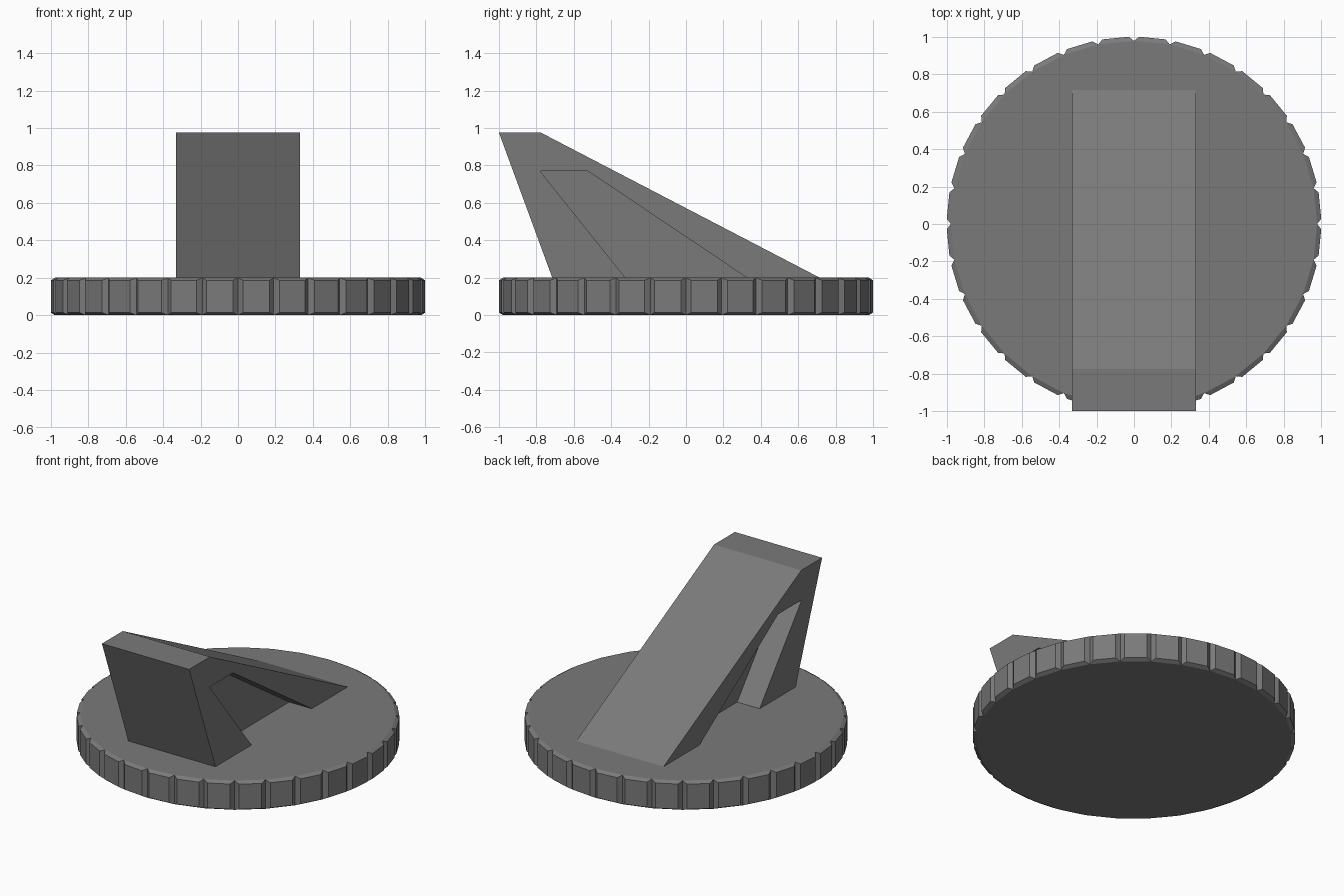
import bpy, bmesh

if "Cube" in bpy.data.objects:
    bpy.data.objects.remove(bpy.data.objects["Cube"])

grey = bpy.data.materials.new("mid_grey")
grey.diffuse_color = (0.195, 0.195, 0.195, 1)
grey.use_nodes = True
grey.node_tree.nodes["Principled BSDF"].inputs["Base Color"].default_value = grey.diffuse_color


def add_object(name, bm):
    mesh = bpy.data.meshes.new(name)
    bm.to_mesh(mesh)
    bm.free()
    mesh.materials.append(grey)
    obj = bpy.data.objects.new(name, mesh)
    bpy.context.collection.objects.link(obj)
    return obj


# Round base: 32-sided disc with a raised, bevelled pad on every side face
bm = bmesh.new()
bmesh.ops.create_cone(bm, cap_ends=True, segments=32,
                      radius1=0.978, radius2=0.978, depth=0.2)
bmesh.ops.translate(bm, verts=bm.verts, vec=(0, 0, 0.1))
bm.normal_update()
sides = [f for f in bm.faces if abs(f.normal.z) < 0.5]
bmesh.ops.inset_individual(bm, faces=sides, thickness=0.02, depth=0)
for f in sides:
    centre = f.calc_center_median()
    normal = f.normal.copy()
    for v in f.verts:
        d = v.co - centre
        d.x *= 0.87
        d.y *= 0.87
        v.co = centre + d + normal * 0.0245
bmesh.ops.recalc_face_normals(bm, faces=bm.faces)
add_object("ridged_base", bm)

# Leaning wedge: outer side profile and side recess profile as (y, z)
OUTER = [(-0.715, 0.2), (-1.0, 0.975), (-0.775, 0.975), (0.715, 0.2)]
RECESS = [(-0.325, 0.2), (-0.78, 0.77), (-0.525, 0.77), (0.325, 0.2)]
HALF_WIDTH, HALF_WEB = 0.33, 0.16

bm = bmesh.new()


def ring(points, x):
    return [bm.verts.new((x, y, z)) for y, z in points]


def strip(a, b):
    for i in range(len(a) - 1):
        bm.faces.new((a[i], a[i + 1], b[i + 1], b[i]))


outer = {}
for s in (-1, 1):
    outer[s] = ring(OUTER, s * HALF_WIDTH)
    rim = ring(RECESS, s * HALF_WIDTH)
    web = ring(RECESS, s * HALF_WEB)
    bm.faces.new(outer[s] + rim[::-1])   # frame around the recess
    strip(rim, web)                      # recess walls
    bm.faces.new(web)                    # central web
strip(outer[-1], outer[1])               # front, top and ramp

# Close the underside to orient normals, then drop the hidden face
bmesh.ops.holes_fill(bm, edges=[e for e in bm.edges if e.is_boundary], sides=0)
bmesh.ops.recalc_face_normals(bm, faces=bm.faces)
hidden = [f for f in bm.faces if all(v.co.z < 0.201 for v in f.verts)]
bmesh.ops.delete(bm, geom=hidden, context='FACES_ONLY')
add_object("leaning_wedge", bm)
